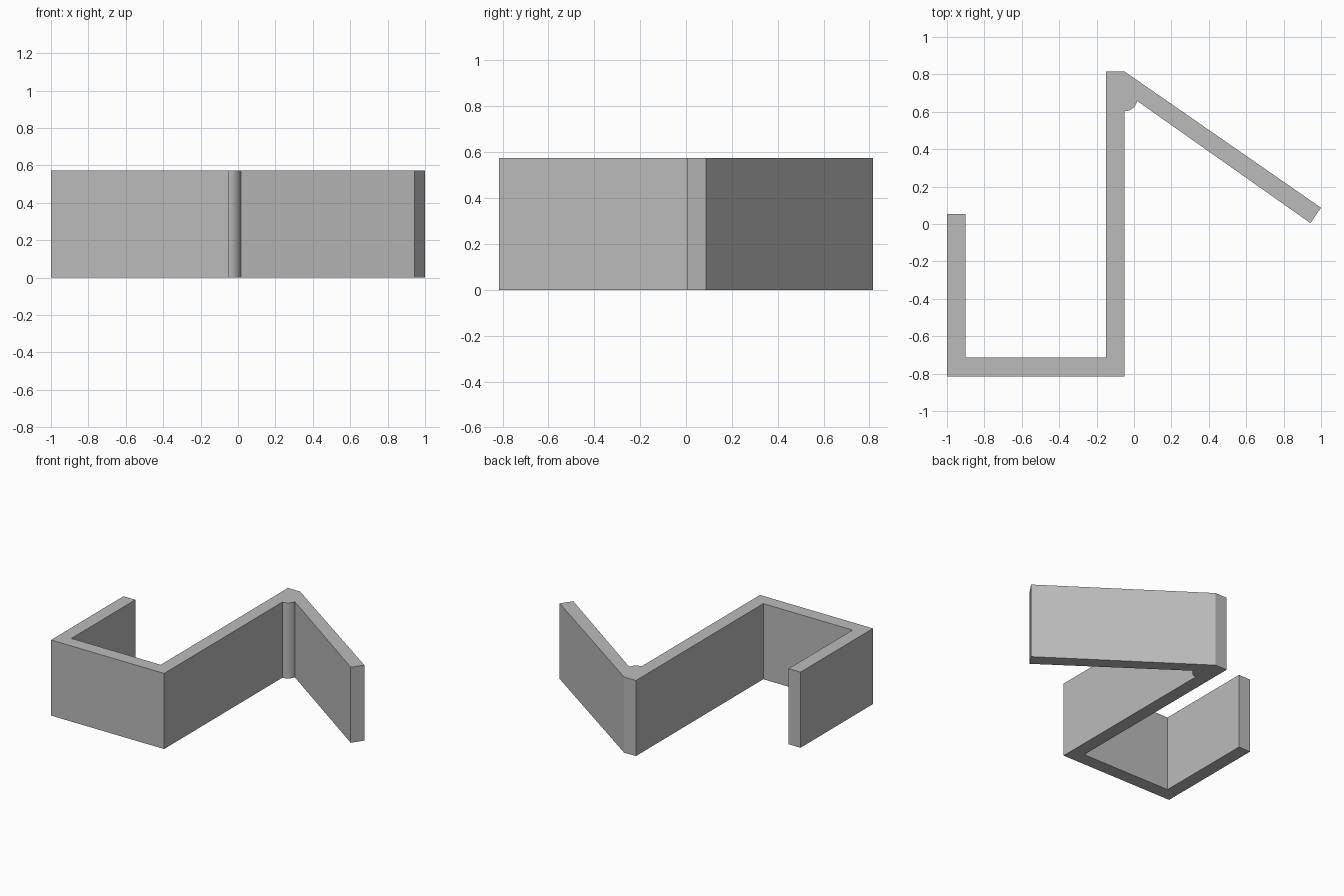
import bpy
import bmesh
from math import sin, cos, radians
from mathutils import Vector

cube = bpy.data.objects.get("Cube")
if cube:
    bpy.data.objects.remove(cube, do_unlink=True)

HEIGHT = 0.574

grey = bpy.data.materials.new("light grey")
grey.use_nodes = True
colour = (0.5, 0.5, 0.5, 1)
grey.diffuse_color = colour
grey.node_tree.nodes["Principled BSDF"].inputs["Base Color"].default_value = colour

# Rounded bead in the inner corner between the tall wall and the arm
centre, radius = Vector((-0.05, 0.67)), 0.067
bead = [centre + radius * Vector((cos(radians(a)), sin(radians(a))))
        for a in range(-90, -9, 8)]

# Outline of the hook strip, counter-clockwise from the outer corner
outline = [(-1, -0.815), (-0.05, -0.815)]
outline += [tuple(p) for p in bead]
outline += [(0.943, 0.005), (1, 0.087), (-0.05, 0.815), (-0.15, 0.815),
            (-0.15, -0.713), (-0.9, -0.713), (-0.9, 0.054), (-1, 0.054)]

# Extrude the outline into the bracket
bm = bmesh.new()
base = bm.faces.new([bm.verts.new((x, y, 0)) for x, y in outline])
top = bmesh.ops.extrude_face_region(bm, geom=[base], use_keep_orig=True)
bmesh.ops.translate(bm, vec=(0, 0, HEIGHT),
                    verts=[v for v in top["geom"] if isinstance(v, bmesh.types.BMVert)])
bmesh.ops.recalc_face_normals(bm, faces=bm.faces)
mesh = bpy.data.meshes.new("hook_bracket")
bm.to_mesh(mesh)
bm.free()
mesh.materials.append(grey)
bracket = bpy.data.objects.new("hook_bracket", mesh)
bpy.context.collection.objects.link(bracket)

# Smooth only the rounded bead
bpy.ops.object.select_all(action="DESELECT")
bracket.select_set(True)
bpy.context.view_layer.objects.active = bracket
bpy.ops.object.shade_smooth_by_angle(angle=radians(20))
